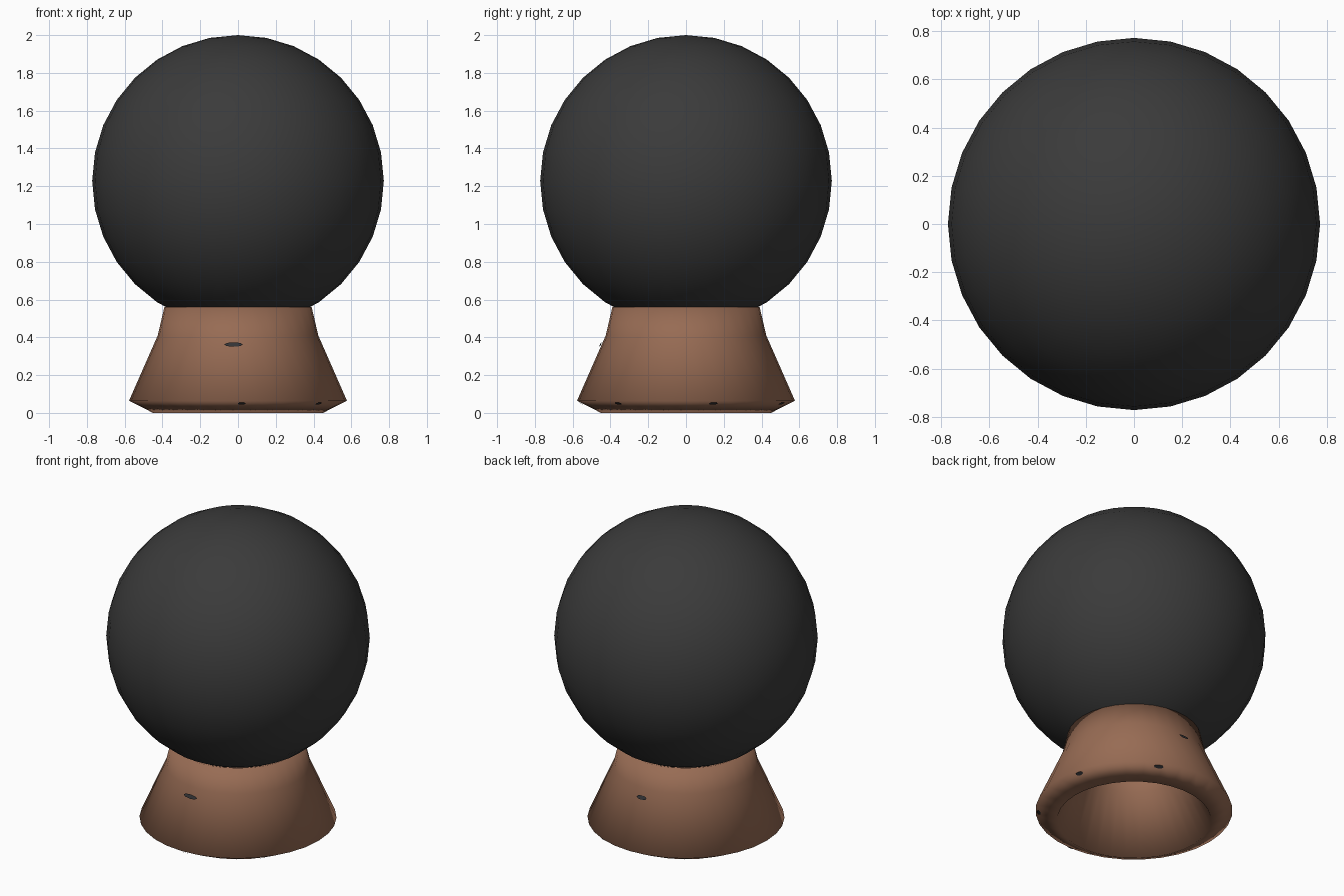
import bpy, bmesh, math
from mathutils import Vector, Matrix

if "Cube" in bpy.data.objects:
    bpy.data.objects.remove(bpy.data.objects["Cube"])

SEG = 32


def material(name, rgb):
    m = bpy.data.materials.new(name)
    m.diffuse_color = (*rgb, 1.0)
    m.use_nodes = True
    m.node_tree.nodes["Principled BSDF"].inputs["Base Color"].default_value = m.diffuse_color
    return m


dark = material("dark_glass", (0.043, 0.043, 0.043))
brown = material("brown_wood", (0.31, 0.148, 0.088))
chip_mat = material("charcoal_chip", (0.033, 0.033, 0.036))


def finish(bm, name, mat, smooth=True):
    bmesh.ops.recalc_face_normals(bm, faces=bm.faces[:])
    for f in bm.faces:
        f.smooth = smooth
    me = bpy.data.meshes.new(name)
    bm.to_mesh(me)
    bm.free()
    me.materials.append(mat)
    ob = bpy.data.objects.new(name, me)
    bpy.context.collection.objects.link(ob)
    return ob


# ball
bm = bmesh.new()
bmesh.ops.create_uvsphere(bm, u_segments=SEG, v_segments=16, radius=0.772,
                          matrix=Matrix.Translation((0, 0, 1.228)))
finish(bm, "ball", dark)

# flared hollow stand: closed wall profile (radius, height), revolved
profile = [(0.39, 0.56), (0.425, 0.41), (0.577, 0.064),
           (0.45, 0.0), (0.30, 0.36), (0.255, 0.525)]
bm = bmesh.new()
rings = []
for r, z in profile:
    rings.append([bm.verts.new((r * math.cos(2 * math.pi * i / SEG),
                                r * math.sin(2 * math.pi * i / SEG), z))
                  for i in range(SEG)])
for a, b in zip(rings, rings[1:] + rings[:1]):
    for i in range(SEG):
        j = (i + 1) % SEG
        bm.faces.new((a[i], a[j], b[j], b[i]))
finish(bm, "stand", brown)

# small dark chips on the stand: (angle in degrees, radius, height, half width)
chips = [(-93, 0.449, 0.36, 0.05), (90, 0.449, 0.36, 0.035),
         (-88, 0.555, 0.054, 0.022), (-40, 0.555, 0.054, 0.022),
         (65, 0.555, 0.054, 0.03), (15, 0.555, 0.054, 0.025)]
bm = bmesh.new()
for ang, r, z, w in chips:
    a = math.radians(ang)
    out = Vector((math.cos(a), math.sin(a), 0))
    side = Vector((-math.sin(a), math.cos(a), 0))
    slope = (Vector((0, 0, 0.915)) - out * 0.403 if z > 0.1
             else Vector((0, 0, 0.45)) + out * 0.89)
    normal = side.cross(slope).normalized()
    if normal.dot(out) < 0:
        normal = -normal
    centre = out * r + Vector((0, 0, z)) + normal * 0.005
    bm.faces.new([bm.verts.new(centre + side * w * math.cos(t * math.pi / 4)
                               + slope * 0.013 * math.sin(t * math.pi / 4))
                  for t in range(8)])
finish(bm, "stand_chips", chip_mat, smooth=False)
